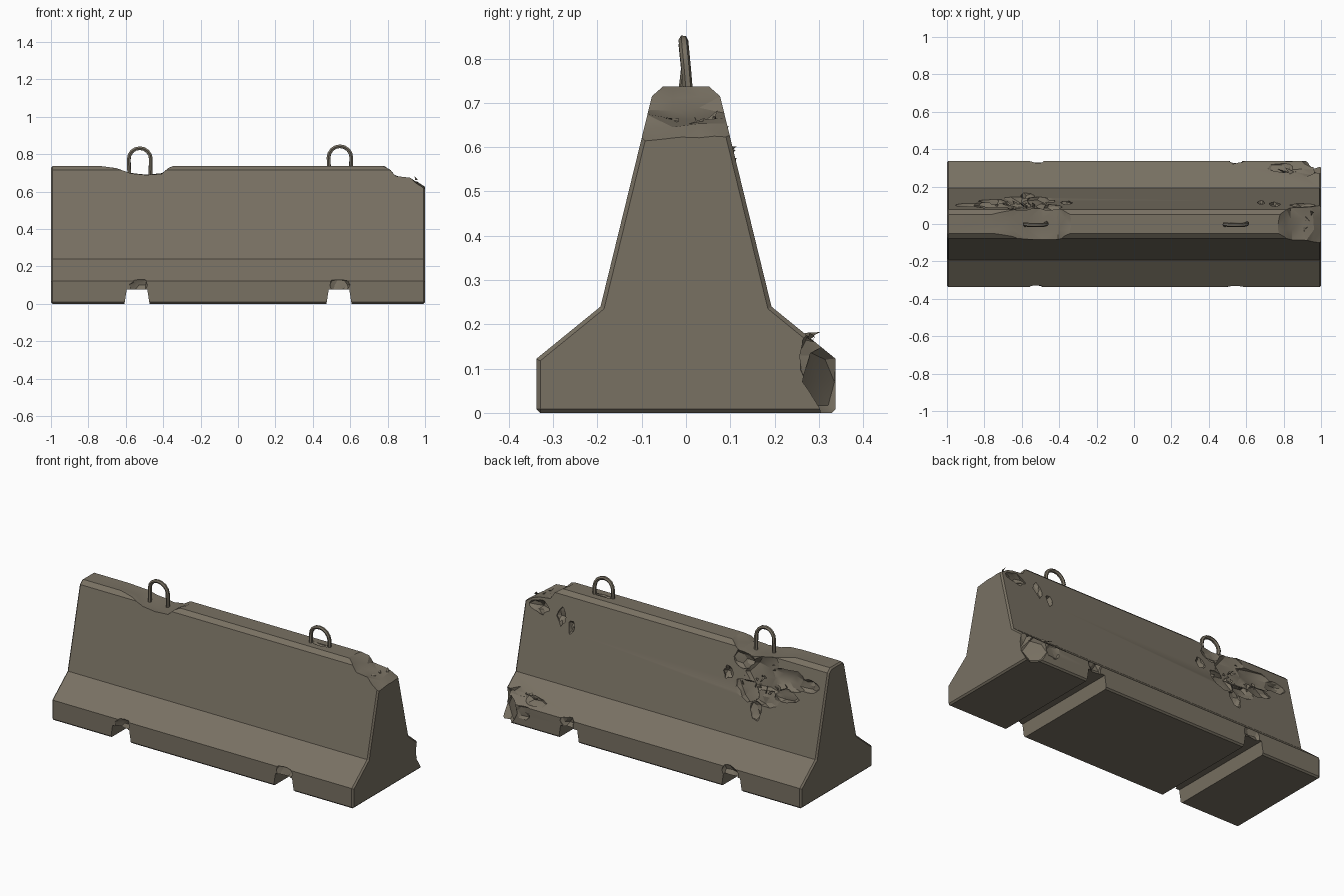
import bpy, bmesh, math, random
from mathutils import Vector, Matrix

random.seed(7)
if "Cube" in bpy.data.objects:
    bpy.data.objects.remove(bpy.data.objects["Cube"])


def material(name, rgb):
    m = bpy.data.materials.new(name)
    m.use_nodes = True
    m.diffuse_color = (*rgb, 1)
    bsdf = m.node_tree.nodes["Principled BSDF"]
    bsdf.inputs["Base Color"].default_value = (*rgb, 1)
    bsdf.inputs["Roughness"].default_value = 0.9
    return m


concrete = material("weathered concrete", (0.19, 0.165, 0.124))


def make(name, bm):
    bmesh.ops.recalc_face_normals(bm, faces=bm.faces)
    me = bpy.data.meshes.new(name)
    bm.to_mesh(me)
    bm.free()
    me.materials.append(concrete)
    ob = bpy.data.objects.new(name, me)
    bpy.context.collection.objects.link(ob)
    return ob


def prism(name, points, offset):
    """Close a flat outline and push it along an offset vector."""
    bm = bmesh.new()
    face = bm.faces.new([bm.verts.new(p) for p in points])
    ext = bmesh.ops.extrude_face_region(bm, geom=[face])
    verts = [g for g in ext["geom"] if isinstance(g, bmesh.types.BMVert)]
    bmesh.ops.translate(bm, vec=offset, verts=verts)
    return make(name, bm)


def rock(name, centre, size, jitter=0.22, tilt=0.0):
    """Jagged lump used to break concrete away."""
    bm = bmesh.new()
    bmesh.ops.create_icosphere(bm, subdivisions=2, radius=1)
    for v in bm.verts:
        v.co *= 1 + random.uniform(-jitter, jitter)
    mat = Matrix.Translation(centre) @ Matrix.Rotation(tilt, 4, 'X') @ Matrix.Diagonal((*size, 1))
    bmesh.ops.transform(bm, matrix=mat, verts=bm.verts)
    return make(name, bm)


def apply_modifiers(ob):
    dg = bpy.context.evaluated_depsgraph_get()
    me = bpy.data.meshes.new_from_object(ob.evaluated_get(dg))
    ob.modifiers.clear()
    ob.data = me


def cut(ob, cutter):
    cutter.hide_render = True
    mod = ob.modifiers.new("cut", 'BOOLEAN')
    mod.operation = 'DIFFERENCE'
    mod.solver = 'EXACT'
    mod.object = cutter
    apply_modifiers(ob)
    bpy.data.objects.remove(cutter)


# Barrier body: half profile mirrored and swept along x
half = [(0.338, 0), (0.338, 0.122), (0.193, 0.24), (0.077, 0.715), (0.052, 0.737)]
outline = half + [(-y, z) for y, z in reversed(half)]
body = prism("barrier_body", [(-1, y, z) for y, z in outline], (2, 0, 0))
bevel = body.modifiers.new("worn ends", 'BEVEL')
bevel.width = 0.009
bevel.segments = 1
bevel.limit_method = 'ANGLE'
bevel.angle_limit = math.radians(60)
apply_modifiers(body)

# Lifting slots under the base
for x in (-0.54, 0.54):
    slot = [(x - 0.07, -0.02), (x - 0.055, 0.077), (x + 0.055, 0.077), (x + 0.07, -0.02)]
    cut(body, prism("slot_cutter", [(px, -0.5, pz) for px, pz in slot], (0, 1, 0)))
    # Chipped concrete above each slot mouth
    for side in (-1, 1):
        cut(body, rock("slot_chip", (x + 0.01, side * 0.345, 0.1), (0.055, 0.03, 0.045), 0.3))


# Broken top edges: a rough strip cut across the crest
def crest_break(path):
    bm = bmesh.new()
    rows = []
    for j in range(8):
        y = -0.21 + 0.06 * j
        rows.append([bm.verts.new((x + random.uniform(-r, r), y, z + random.uniform(-r, r)))
                     for x, z, r in path])
    for a, b in zip(rows, rows[1:]):
        for i in range(len(path) - 1):
            bm.faces.new((a[i], a[i + 1], b[i + 1], b[i]))
    bmesh.ops.triangulate(bm, faces=bm.faces)
    ext = bmesh.ops.extrude_face_region(bm, geom=bm.faces[:])
    for g in ext["geom"]:
        if isinstance(g, bmesh.types.BMVert):
            g.co.z = 0.95
    cut(body, make("crest_cutter", bm))


crest_break([(-0.78, 0.742, 0.002), (-0.65, 0.72, 0.006), (-0.57, 0.696, 0.006),
             (-0.49, 0.686, 0.005), (-0.41, 0.694, 0.005), (-0.37, 0.722, 0.005),
             (-0.33, 0.742, 0.002)])
crest_break([(0.76, 0.745, 0.003), (0.81, 0.718, 0.008), (0.845, 0.684, 0.009),
             (0.91, 0.668, 0.01), (0.96, 0.645, 0.01), (1.03, 0.598, 0.008)])


# Gouges in the back wall, following its lean
def wall_y(z):
    return 0.193 - (z - 0.24) * 0.244


for x, z, sx, sz in [(-0.58, 0.6, 0.15, 0.11), (-0.74, 0.61, 0.13, 0.07), (-0.88, 0.62, 0.07, 0.04),
                     (-0.5, 0.51, 0.09, 0.07), (-0.63, 0.49, 0.08, 0.06), (-0.57, 0.41, 0.04, 0.06),
                     (-0.76, 0.53, 0.08, 0.04), (-0.45, 0.66, 0.07, 0.05), (-0.36, 0.57, 0.03, 0.04),
                     (0.75, 0.6, 0.03, 0.05), (0.68, 0.56, 0.02, 0.04), (0.9, 0.62, 0.06, 0.04)]:
    cut(body, rock("wall_chip", (x, wall_y(z) + 0.008, z), (sx, 0.04, sz), 0.25, 0.24))

# Broken foot at the back left corner
for c, s in [((0.99, 0.36, 0.07), (0.12, 0.085, 0.11)), ((0.92, 0.32, 0.19), (0.1, 0.06, 0.045)),
             ((0.79, 0.315, 0.165), (0.09, 0.05, 0.03)), ((1.01, 0.31, 0.13), (0.05, 0.06, 0.07)),
             ((0.84, 0.355, 0.09), (0.08, 0.03, 0.05))]:
    cut(body, rock("foot_chip", c, s))

# Small pits on the crest
for x, y in [(0.55, 0.0), (0.36, 0.075)]:
    cut(body, rock("crest_pit", (x, y, 0.737), (0.06, 0.012, 0.007)))


# Loose splinters left standing in the broken areas
def splinters(name, spots, length):
    bm = bmesh.new()
    for spot in spots:
        tip = Vector(spot) + Vector([random.uniform(-1, 1) * length for _ in range(3)])
        tip.z = max(tip.z, spot[2] + length * 0.2)
        base = [bm.verts.new(Vector(spot) + Vector([random.uniform(-0.016, 0.016) for _ in range(3)]))
                for _ in range(3)]
        top = bm.verts.new(tip)
        bm.faces.new(base)
        for i in range(3):
            bm.faces.new((base[i], base[(i + 1) % 3], top))
    return make(name, bm)


splinters("crest_splinters", [(random.uniform(0.86, 0.97), random.uniform(-0.07, 0.07), 0.655)
                              for _ in range(14)], 0.035)
spots = []
for _ in range(18):
    z = random.uniform(0.5, 0.67)
    spots.append((random.uniform(-0.85, -0.45), wall_y(z) - 0.02, z))
splinters("wall_splinters", spots, 0.03)
splinters("foot_splinters", [(random.uniform(0.8, 0.95), 0.27, random.uniform(0.12, 0.17))
                             for _ in range(10)], 0.035)


# Steel lifting loops
def lifting_loop(name, x, base, top, width):
    r = width / 2
    spring = top - r
    pts = [(x - r * 0.94, -0.008, base)]
    for i in range(9):
        a = math.pi * (1 - i / 8)
        pts.append((x + r * math.cos(a), -0.006 * math.sin(a), spring + r * math.sin(a)))
    pts.append((x + r * 0.94, 0.006, base))
    cu = bpy.data.curves.new(name, 'CURVE')
    cu.dimensions = '3D'
    cu.bevel_depth = 0.011
    cu.bevel_resolution = 1
    cu.use_fill_caps = True
    sp = cu.splines.new('POLY')
    sp.points.add(len(pts) - 1)
    for p, co in zip(sp.points, pts):
        p.co = (*co, 1)
    tmp = bpy.data.objects.new(name + "_path", cu)
    bpy.context.collection.objects.link(tmp)
    dg = bpy.context.evaluated_depsgraph_get()
    me = bpy.data.meshes.new_from_object(tmp.evaluated_get(dg))
    bpy.data.objects.remove(tmp)
    me.materials.clear()
    me.materials.append(concrete)
    ob = bpy.data.objects.new(name, me)
    bpy.context.collection.objects.link(ob)
    return ob


loops = [lifting_loop("right_lifting_loop", -0.525, 0.66, 0.832, 0.118),
         lifting_loop("left_lifting_loop", 0.545, 0.71, 0.842, 0.122)]

# Shading: smooth loops, crisp broken concrete
for ob in loops + [body]:
    bpy.ops.object.select_all(action='DESELECT')
    ob.select_set(True)
    bpy.context.view_layer.objects.active = ob
    bpy.ops.object.shade_smooth_by_angle(angle=math.radians(50 if ob in loops else 20))
